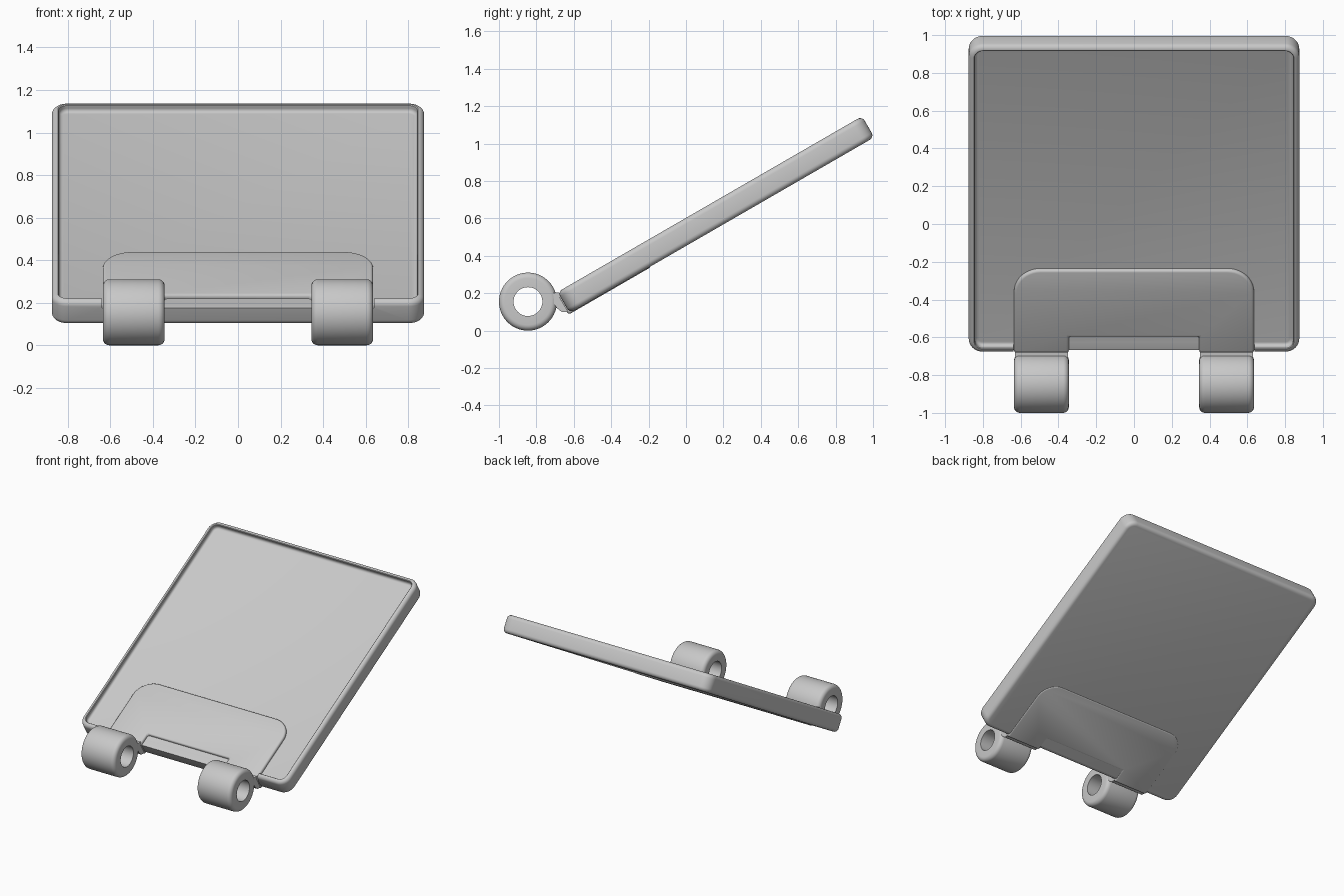
import bpy, bmesh
from math import sin, cos, pi, radians
from mathutils import Matrix, Vector

cube = bpy.data.objects.get("Cube")
if cube:
    bpy.data.objects.remove(cube, do_unlink=True)

grey = bpy.data.materials.new("plain grey")
grey.use_nodes = True
colour = (0.58, 0.58, 0.58, 1)
grey.diffuse_color = colour
grey.node_tree.nodes["Principled BSDF"].inputs["Base Color"].default_value = colour

# Frame of the tilted plate: x across, y up the slope, z out of the plate
TILT = Matrix.Translation((0, 0.16, 0.62)) @ Matrix.Rotation(radians(30), 4, 'X')


def finish(name, bm, matrix=Matrix()):
    bmesh.ops.recalc_face_normals(bm, faces=bm.faces)
    mesh = bpy.data.meshes.new(name)
    bm.to_mesh(mesh)
    bm.free()
    mesh.materials.append(grey)
    obj = bpy.data.objects.new(name, mesh)
    obj.matrix_world = matrix
    bpy.context.collection.objects.link(obj)
    return obj


def smooth(obj, angle=35):
    obj.data.shade_smooth()
    obj.data.set_sharp_from_angle(angle=radians(angle))


def apply_modifiers(obj):
    bpy.context.view_layer.update()
    graph = bpy.context.evaluated_depsgraph_get()
    mesh = bpy.data.meshes.new_from_object(obj.evaluated_get(graph))
    obj.modifiers.clear()
    obj.data = mesh


def loft(rings, cyclic=False):
    """Skin a list of equal point loops; cap the ends unless cyclic."""
    bm = bmesh.new()
    loops = [[bm.verts.new(p) for p in ring] for ring in rings]
    n = len(loops[0])
    pairs = list(zip(loops, loops[1:]))
    if cyclic:
        pairs.append((loops[-1], loops[0]))
    else:
        bm.faces.new(loops[0])
        bm.faces.new(loops[-1])
    for a, b in pairs:
        for i in range(n):
            j = (i + 1) % n
            bm.faces.new((a[i], a[j], b[j], b[i]))
    return bm


def prism(points, offset):
    bm = bmesh.new()
    face = bm.faces.new([bm.verts.new(p) for p in points])
    made = bmesh.ops.extrude_face_region(bm, geom=[face])["geom"]
    verts = [g for g in made if isinstance(g, bmesh.types.BMVert)]
    bmesh.ops.translate(bm, verts=verts, vec=offset)
    return bm


def arc(cx, cy, r, start, steps=8, sweep=pi / 2):
    return [(cx + r * cos(start + sweep * i / steps),
             cy + r * sin(start + sweep * i / steps)) for i in range(steps + 1)]


def rounded_ring(inset, z, hx=0.875, hy=0.94, r=0.075):
    pts = []
    for k, (sx, sy) in enumerate(((1, 1), (-1, 1), (-1, -1), (1, -1))):
        pts += arc(sx * (hx - r), sy * (hy - r), r - inset, k * pi / 2)
    return [(x, y, z) for x, y in pts]


# Plate: rounded tray with a shallow recess and a filleted rim
HALF, FLOOR, R = 0.065, 0.028, 0.028
profile = [(R - x, z - HALF + R) for x, z in arc(0, 0, R, 1.5 * pi, 5)]
profile += [(R - x, z + HALF - R) for x, z in arc(0, 0, R, 0, 5)]
profile += [(0.032, HALF - 0.004), (0.033, FLOOR + 0.018)]
profile += [(0.05 + x, FLOOR + 0.017 + z) for x, z in arc(0, 0, 0.017, pi, 4)]
plate = finish("plate", loft([rounded_ring(d, z) for d, z in profile]), TILT)

# Gap in the front rim where the hinge leaf passes through
bm = bmesh.new()
bmesh.ops.create_cube(bm, size=1, matrix=Matrix.Translation((0, -0.95, FLOOR + 0.1))
                      @ Matrix.Diagonal((1.276, 0.18, 0.2, 1)))
cutter = finish("rim_cutter", bm, TILT)
cutter.hide_render = True
cut = plate.modifiers.new("gap", 'BOOLEAN')
cut.operation = 'DIFFERENCE'
cut.solver = 'EXACT'
cut.object = cutter
apply_modifiers(plate)
bpy.data.objects.remove(cutter, do_unlink=True)
smooth(plate)

# Hinge leaf: set into the plate, rounded at the back, notched at the front
OUT, INN, FRONT, NOTCH, BACK, CR = 0.635, 0.345, -0.95, -0.85, -0.44, 0.14
outline = [(OUT, FRONT)] + arc(OUT - CR, BACK - CR, CR, 0, 10)
outline += arc(CR - OUT, BACK - CR, CR, pi / 2, 10)
outline += [(-OUT, FRONT), (-INN, FRONT), (-INN, NOTCH), (INN, NOTCH), (INN, FRONT)]
leaf = finish("hinge_leaf", prism([(x, y, -0.069) for x, y in outline],
                                  Vector((0, 0, 0.119))), TILT)
bevel = leaf.modifiers.new("soft edge", 'BEVEL')
bevel.width = 0.014
bevel.segments = 3
bevel.limit_method = 'ANGLE'
bevel.angle_limit = radians(60)
apply_modifiers(leaf)
smooth(leaf)

# Hinge barrels, each joined to the leaf by a short neck
BY, BZ, BR, HOLE, F = -0.845, 0.155, 0.155, 0.077, 0.03
section = [(INN, HOLE)]
section += [(INN + F - x, BR - F + z) for x, z in arc(0, 0, F, 0, 5)]
section += [(OUT - F + x, BR - F + z) for x, z in reversed(arc(0, 0, F, 0, 5))]
section += [(OUT, HOLE)]
neck_side = [(-0.72, 0.20), (-0.68, 0.205), (-0.62, 0.10),
             (-0.665, 0.10), (-0.69, 0.12), (-0.71, 0.15), (-0.74, 0.15)]
for side, sign in (("left", 1), ("right", -1)):
    rings = []
    for x, r in section:
        rings.append([(sign * x, BY + r * cos(a * pi / 32), BZ + r * sin(a * pi / 32))
                      for a in range(64)])
    smooth(finish(side + "_barrel", loft(rings, cyclic=True)))
    neck = prism([(sign * (INN + 0.004), y, z) for y, z in neck_side],
                 Vector((sign * (OUT - INN - 0.008), 0, 0)))
    smooth(finish(side + "_neck", neck))
